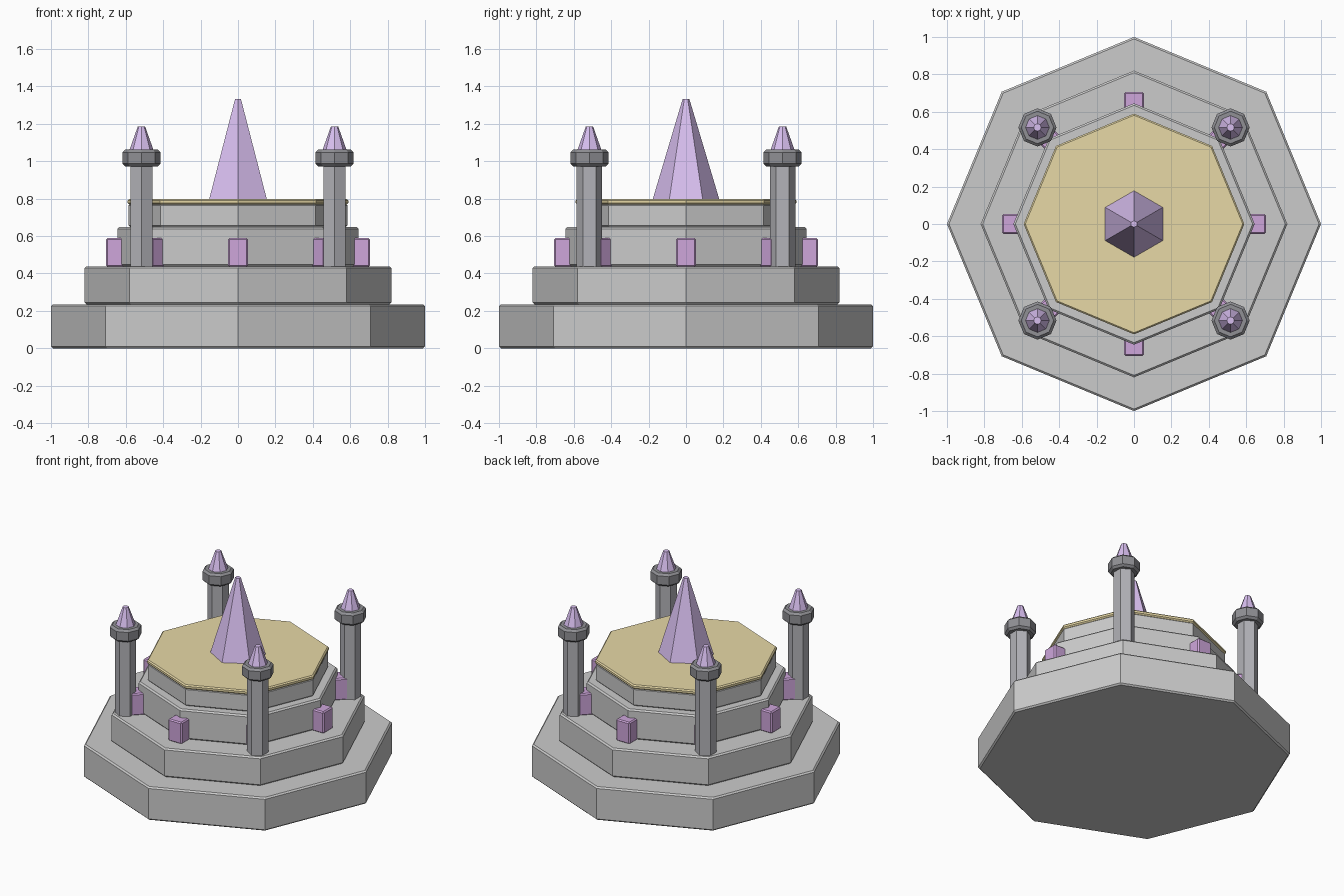
import bpy, bmesh, math
from mathutils import Matrix

if "Cube" in bpy.data.objects:
    bpy.data.objects.remove(bpy.data.objects["Cube"])


def material(name, rgb):
    m = bpy.data.materials.new(name)
    m.diffuse_color = (*rgb, 1)
    m.use_nodes = True
    m.node_tree.nodes["Principled BSDF"].inputs["Base Color"].default_value = m.diffuse_color
    return m


STONE = material("stone", (0.56, 0.55, 0.58))
PILLAR = material("pillar_stone", (0.45, 0.45, 0.48))
DARK = material("dark_stone", (0.28, 0.28, 0.30))
GOLD = material("gold", (0.80, 0.69, 0.38))
CRYSTAL = material("crystal", (0.69, 0.52, 0.87))
RUNE = material("rune", (0.62, 0.38, 0.71))


def finish(name, bm, mat, bevel):
    me = bpy.data.meshes.new(name)
    bm.to_mesh(me)
    bm.free()
    me.materials.append(mat)
    ob = bpy.data.objects.new(name, me)
    bpy.context.collection.objects.link(ob)
    if bevel:
        mod = ob.modifiers.new("bevel", 'BEVEL')
        mod.width = bevel
        mod.segments = 1
        mod.limit_method = 'ANGLE'
        mod.angle_limit = math.radians(60)
    return ob


def prism(name, sides, r1, r2, z0, z1, mat, x=0, y=0, bevel=0.0):
    # flat-sided prism or taper with a corner on the y axis
    bm = bmesh.new()
    bmesh.ops.create_cone(bm, cap_ends=True, segments=sides, radius1=r1, radius2=r2,
                          depth=z1 - z0, matrix=Matrix.Translation((x, y, (z0 + z1) / 2)))
    return finish(name, bm, mat, bevel)


# stepped octagonal platform
prism("base_step", 8, 1.0, 1.0, 0.0, 0.235, STONE, bevel=0.01)
prism("middle_step", 8, 0.82, 0.82, 0.235, 0.438, STONE, bevel=0.01)
prism("upper_step", 8, 0.645, 0.645, 0.438, 0.648, STONE, bevel=0.01)
prism("top_drum", 8, 0.585, 0.585, 0.648, 0.772, STONE, bevel=0.008)
prism("gold_plate", 8, 0.59, 0.59, 0.768, 0.798, GOLD, bevel=0.008)

# central crystal spire
prism("central_spire", 6, 0.18, 0.018, 0.79, 1.333, CRYSTAL)

# corner pillars with caps and crystal tips
for i in range(4):
    a = math.radians(45 + 90 * i)
    x, y = 0.73 * math.cos(a), 0.73 * math.sin(a)
    prism(f"pillar_{i+1}", 6, 0.068, 0.068, 0.435, 0.985, PILLAR, x, y)
    prism(f"pillar_cap_{i+1}", 8, 0.102, 0.102, 0.973, 1.062, DARK, x, y, 0.014)
    prism(f"pillar_tip_{i+1}", 8, 0.065, 0.02, 1.058, 1.185, CRYSTAL, x, y)

# rune blocks at the corners of the upper step
for i in range(8):
    bm = bmesh.new()
    bmesh.ops.create_cube(bm, size=1, matrix=Matrix.Rotation(math.radians(45 * i), 4, 'Z')
                          @ Matrix.Translation((0.652, 0, 0.512))
                          @ Matrix.Diagonal((0.107, 0.107, 0.154, 1)))
    finish(f"rune_block_{i+1}", bm, RUNE, 0.008)
